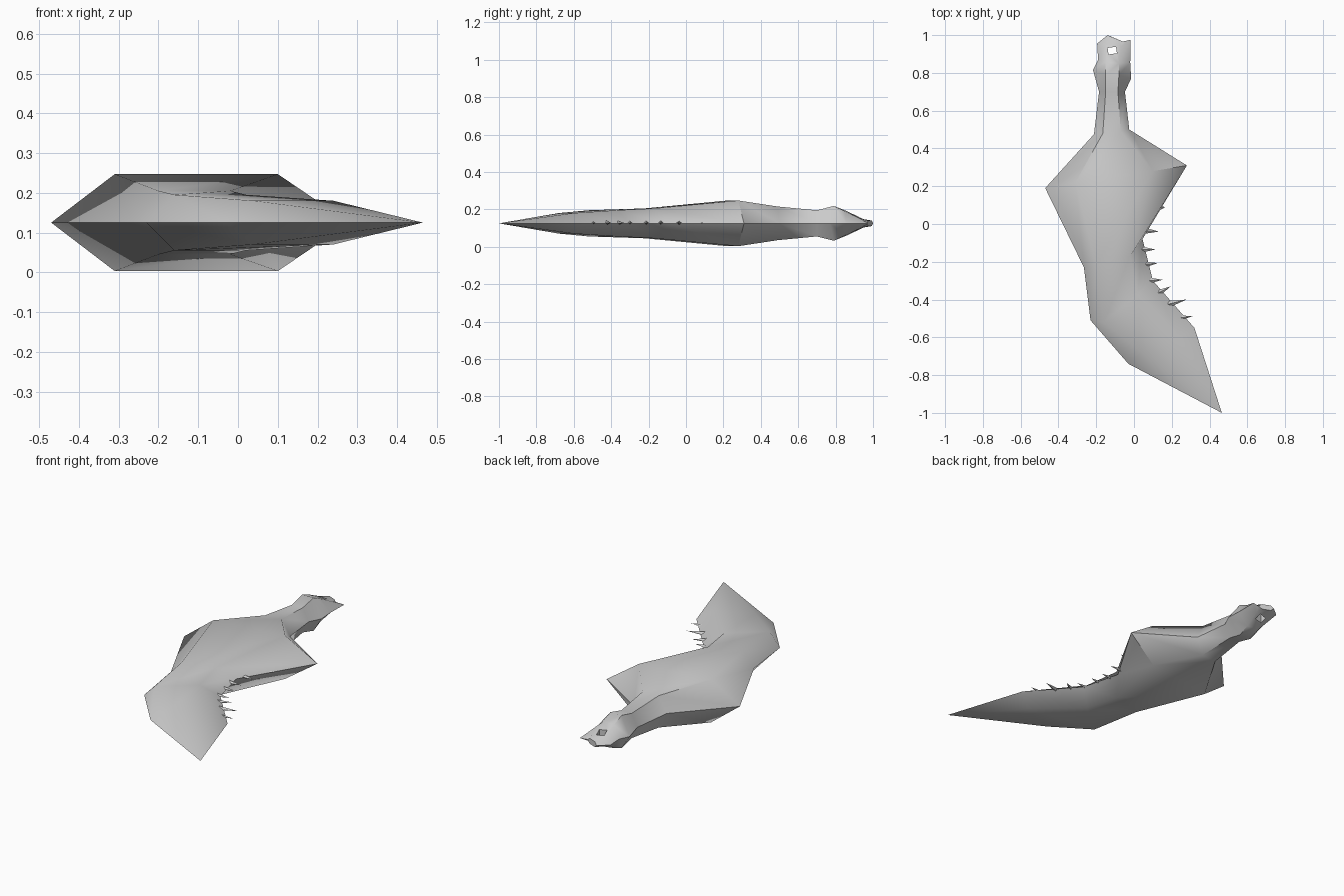
import bpy, bmesh, math
from mathutils import Vector

if "Cube" in bpy.data.objects:
    bpy.data.objects.remove(bpy.data.objects["Cube"])

MID = 0.125
grey = bpy.data.materials.new("bone_grey")
grey.diffuse_color = (0.6, 0.6, 0.6, 1)
grey.use_nodes = True
grey.node_tree.nodes["Principled BSDF"].inputs["Base Color"].default_value = grey.diffuse_color

# Each station: left rim, left ridge, right ridge, right rim (x, y), half thickness
BLADE = [
    ((-0.03, -0.74), (0.04, -0.68), (0.24, -0.60), (0.32, -0.55), 0.055),
    ((-0.23, -0.51), (-0.16, -0.52), (0.02, -0.37), (0.10, -0.30), 0.070),
    ((-0.265, -0.23), (-0.20, -0.22), (-0.02, -0.17), (0.045, -0.08), 0.080),
    ((-0.47, 0.19), (-0.31, 0.22), (0.10, 0.28), (0.28, 0.31), 0.122),
    ((-0.212, 0.475), (-0.165, 0.48), (-0.07, 0.49), (-0.025, 0.50), 0.090),
    ((-0.185, 0.70), (-0.15, 0.70), (-0.085, 0.70), (-0.048, 0.70), 0.070),
    ((-0.217, 0.815), (-0.15, 0.79), (-0.08, 0.79), (-0.015, 0.77), 0.093),
    ((-0.19, 0.87), (-0.15, 0.86), (-0.08, 0.85), (-0.02, 0.855), 0.065),
    ((-0.195, 0.955), (-0.15, 0.95), (-0.07, 0.94), (-0.018, 0.975), 0.022),
    ((-0.14, 1.0), (-0.125, 0.993), (-0.08, 0.975), (-0.06, 0.966), 0.015),
]
TIP = (0.465, -1.0, MID)


def finish(bm, name):
    bmesh.ops.recalc_face_normals(bm, faces=bm.faces)
    mesh = bpy.data.meshes.new(name)
    bm.to_mesh(mesh)
    bm.free()
    mesh.materials.append(grey)
    obj = bpy.data.objects.new(name, mesh)
    bpy.context.collection.objects.link(obj)
    return obj


# Club body: six-sided rings bridged from the pommel to the pointed tip
bm = bmesh.new()
rings = []
for left, rl, rr, right, h in BLADE:
    pts = [(*left, MID), (*rl, MID + h), (*rr, MID + h),
           (*right, MID), (*rr, MID - h), (*rl, MID - h)]
    rings.append([bm.verts.new(p) for p in pts])
for a, b in zip(rings, rings[1:]):
    for i in range(6):
        j = (i + 1) % 6
        bm.faces.new((a[i], a[j], b[j], b[i]))
tip = bm.verts.new(TIP)
for i in range(6):
    bm.faces.new((rings[0][i], rings[0][(i + 1) % 6], tip))
bm.faces.new(rings[-1])
club = finish(bm, "club_body")

# Cord hole through the pommel
bpy.ops.mesh.primitive_cube_add(size=1, location=(-0.115, 0.918, MID),
                                rotation=(0, 0, math.radians(8)))
cutter = bpy.context.object
cutter.name = "hole_cutter"
cutter.scale = (0.045, 0.035, 0.5)
cutter.hide_render = True
cut = club.modifiers.new("hole", 'BOOLEAN')
cut.operation = 'DIFFERENCE'
cut.solver = 'EXACT'
cut.object = cutter
bpy.ops.object.select_all(action='DESELECT')
club.select_set(True)
bpy.context.view_layer.objects.active = club
bpy.ops.object.modifier_apply(modifier=cut.name)
bpy.data.objects.remove(cutter)
bpy.ops.object.shade_smooth_by_angle(angle=math.radians(50))

# Teeth: small four-sided spikes along the inner edge (base x, y, tip x, y)
TEETH = [
    (0.22, -0.50, 0.312, -0.488), (0.18, -0.425, 0.278, -0.40),
    (0.12, -0.37, 0.195, -0.33), (0.07, -0.30, 0.152, -0.295),
    (0.05, -0.215, 0.125, -0.207), (0.03, -0.135, 0.115, -0.135),
    (0.05, -0.035, 0.132, -0.04), (0.11, 0.08, 0.168, 0.09),
]
bm = bmesh.new()
for bx, by, tx, ty in TEETH:
    base, point = Vector((bx, by, MID + 0.003)), Vector((tx, ty, MID + 0.003))
    side = (point - base).cross(Vector((0, 0, 1))).normalized() * 0.018
    up = Vector((0, 0, 0.012))
    ring = [bm.verts.new(base + d) for d in (side, up, -side, -up)]
    apex = bm.verts.new(point)
    for i in range(4):
        bm.faces.new((ring[i], ring[(i + 1) % 4], apex))
    bm.faces.new(ring[::-1])
finish(bm, "teeth")
